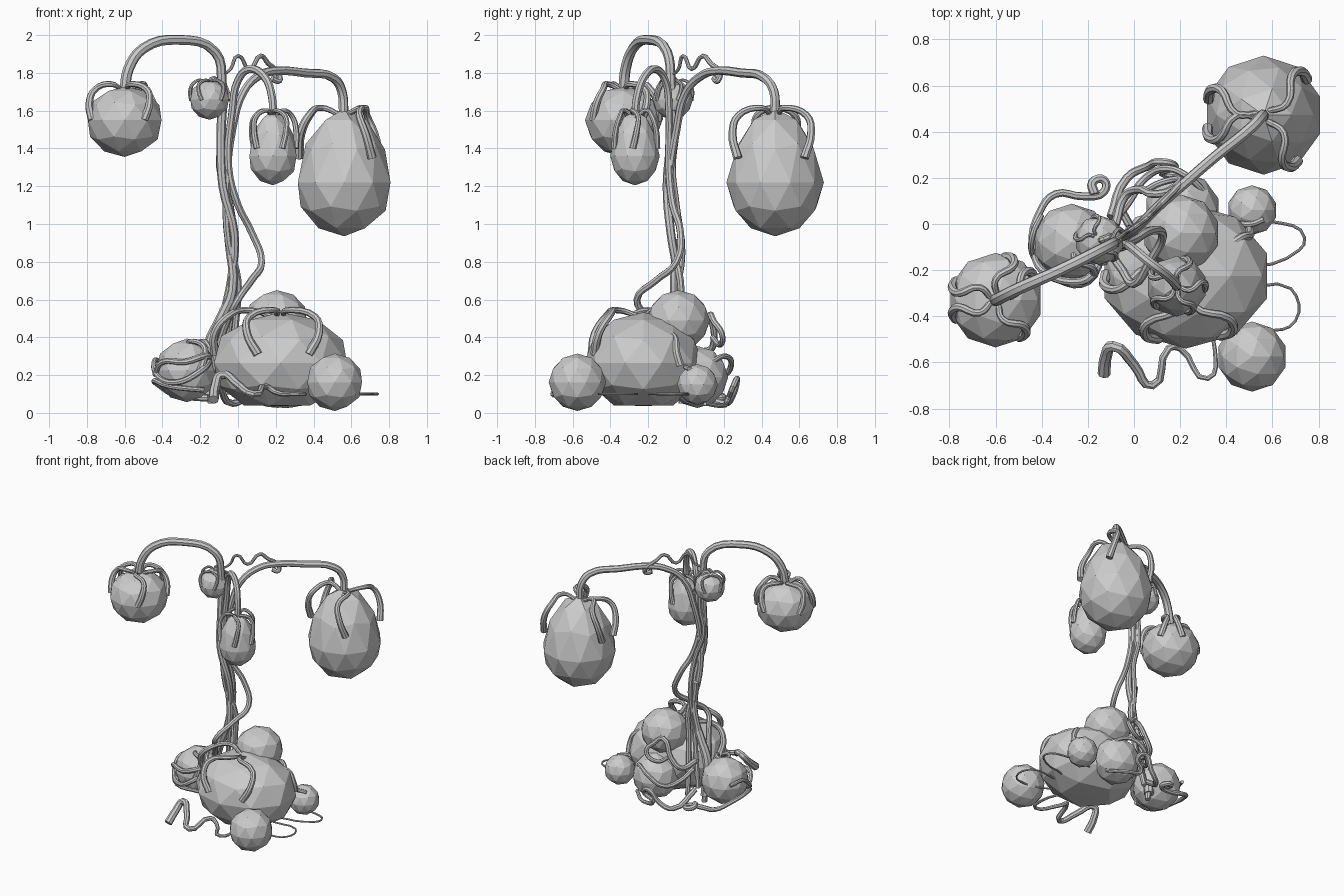
import bpy, bmesh
from math import radians, cos, sin


def pod(name, c, r, up, down, ry=None, flat=False, taper=0.0):
    """Low-poly egg: separate heights above and below the widest line."""
    bm = bmesh.new()
    bmesh.ops.create_icosphere(bm, subdivisions=2, radius=1)
    for v in bm.verts:
        z = max(v.co.z, -0.86) if flat else v.co.z
        k = 1 - taper * max(z, 0)
        v.co = (c[0] + v.co.x * r * k, c[1] + v.co.y * (ry or r) * k,
                c[2] + z * (up if z > 0 else down))
    me = bpy.data.meshes.new(name)
    bm.to_mesh(me)
    bm.free()
    bpy.context.collection.objects.link(bpy.data.objects.new(name, me))


def tube(name, pts, r0, r1=None, res=4):
    """Tapered round tube through the points, turned into a mesh."""
    r1 = r0 if r1 is None else r1
    cu = bpy.data.curves.new(name, 'CURVE')
    cu.dimensions = '3D'
    cu.bevel_depth = 1
    cu.bevel_resolution = 2
    cu.resolution_u = res
    cu.use_fill_caps = True
    sp = cu.splines.new('BEZIER')
    sp.bezier_points.add(len(pts) - 1)
    for i, (b, p) in enumerate(zip(sp.bezier_points, pts)):
        b.co = p
        b.handle_left_type = b.handle_right_type = 'AUTO'
        b.radius = r0 + (r1 - r0) * i / (len(pts) - 1)
    ob = bpy.data.objects.new(name, cu)
    bpy.context.collection.objects.link(ob)
    bpy.ops.object.select_all(action='DESELECT')
    ob.select_set(True)
    bpy.context.view_layer.objects.active = ob
    bpy.ops.object.convert(target='MESH')
    bpy.ops.object.shade_smooth_by_angle()


def fingers(name, c, r, ztop, drop, angles, thick, ry=None):
    """Drooping fingers that start at the crown and hang over the pod."""
    ry = ry or r
    for n, a in enumerate(angles):
        side = 9 if n % 2 else -9
        prof = [(0.1, -0.02, 0), (0.45, 0.06 * drop, 2), (0.8, -0.1 * drop, -1),
                (0.97, -0.5 * drop, -0.5), (0.95, -drop, 0.6)]
        pts = []
        for k, dz, bend in prof:
            t = radians(a + side * bend)
            pts.append((c[0] + r * k * cos(t), c[1] + ry * k * sin(t), ztop + dz))
        tube(f"{name}_{n}", pts, thick * 0.6, thick * 1.1)


# hanging pods
pod("left_pod", (-.60, -.33, 1.55), .205, .18, .195)
pod("bud", (-.15, -.07, 1.66), .107, .105, .108)
pod("middle_pod", (.185, -.27, 1.36), .131, .24, .155, taper=.12)
pod("right_pod", (.562, .472, 1.22), .258, .39, .285, taper=.14)

# base bulbs
pod("main_bulb", (.225, -.225, .265), .37, .268, .265, ry=.315, flat=True)
pod("front_bulb", (.512, -.575, .162), .152, .152, .152)
pod("left_bulb", (-.27, -.08, .225), .168, .168, .168)
pod("top_bulb", (.205, -.04, .49), .167, .16, .16)
pod("back_bulb", (.21, .06, .19), .164, .164, .164)
pod("small_bulb", (.512, .06, .15), .108, .108, .108)

# stems
tube("left_stem", [(-.14, -.02, .05), (-.15, -.03, .3), (-.07, -.05, .55),
                   (-.03, -.05, .75), (-.02, -.08, .95), (-.08, -.1, 1.2),
                   (-.09, -.08, 1.45), (-.085, -.08, 1.75), (-.12, -.1, 1.91),
                   (-.32, -.2, 1.975), (-.5, -.28, 1.93), (-.58, -.32, 1.82),
                   (-.6, -.33, 1.7)], .02, .029)
tube("right_stem", [(-.05, .05, .1), (-.01, -.02, .5), (0, -.03, .7),
                    (-.05, -.07, .9), (-.06, -.09, 1.2), (-.03, -.05, 1.5),
                    (.03, 0, 1.7), (.12, .09, 1.79), (.2, .16, 1.81),
                    (.35, .29, 1.8), (.51, .42, 1.77), (.55, .465, 1.7),
                    (.56, .47, 1.58)], .018, .026)
tube("middle_stem", [(-.12, -.1, .3), (-.05, -.2, .5), (0, -.26, .6),
                     (.07, -.16, .7), (.125, -.05, .8), (.07, -.03, .96),
                     (0, -.07, 1.1), (-.05, -.09, 1.3), (-.03, -.09, 1.6),
                     (0, -.11, 1.76), (.06, -.16, 1.82), (.14, -.22, 1.78),
                     (.18, -.26, 1.67), (.185, -.27, 1.56)], .018, .022)
tube("bud_stem", [(-.1, 0, .15), (-.03, -.05, .6), (-.02, -.02, .85),
                  (-.04, -.05, 1.1), (-.1, -.07, 1.3), (-.08, -.05, 1.5),
                  (-.1, -.05, 1.7), (-.13, -.065, 1.77), (-.15, -.07, 1.73)],
     .018, .015)
tube("cut_stem", [(-.15, -.02, .1), (-.15, -.04, .36), (-.09, -.05, .5),
                  (-.03, -.06, .65), (-.05, -.05, .92)], .035, .022)

# drooping fingers
fingers("left_finger", (-.60, -.33), .2, 1.73, .18, (35, 72, 160, 200, 308), .021)
fingers("bud_finger", (-.15, -.07), .107, 1.755, .1, (20, 100, 170, 240, 310), .011)
fingers("middle_finger", (.185, -.27), .127, 1.59, .19, (0, 70, 150, 220, 300), .016)
fingers("right_finger", (.56, .47), .26, 1.6, .25, (45, 158, 198, 302), .022)
fingers("main_finger", (.22, -.22), .36, .53, .22, (185, 245, 302), .022, ry=.31)
fingers("left_bulb_finger", (-.27, -.08), .17, .37, .15, (300, 335), .018)
tube("main_finger_right", [(.38, -.12, .42), (.46, -.06, .4), (.5, -.05, .32),
                           (.5, -.03, .25)], .015, .022)
tube("small_bulb_finger", [(.4, .0, .2), (.46, .0, .24), (.51, .0, .24),
                           (.56, .02, .23)], .012, .014)

# curl on the crown
tube("crown_curl", [(-.08, -.07, 1.79), (-.04, -.04, 1.82), (0, -.015, 1.89),
                    (.06, .03, 1.82), (.12, .09, 1.89), (.16, .13, 1.85),
                    (.21, .18, 1.8), (.22, .17, 1.76), (.18, .15, 1.77)],
     .008, .017)

# tendrils on the floor and around the bulbs
tube("front_root", [(-.13, -.65, .07), (-.12, -.57, .14), (-.09, -.53, .2),
                    (0, -.61, .15), (.08, -.7, .1), (.15, -.54, .14),
                    (.2, -.54, .11), (.32, -.67, .1), (.35, -.54, .1),
                    (.3, -.4, .1)], .028, .007)
tube("right_tendril", [(.4, .0, .1), (.6, .01, .1), (.74, -.06, .1),
                       (.66, -.15, .1), (.46, -.24, .1), (.68, -.28, .1),
                       (.7, -.42, .1), (.57, -.46, .1), (.4, -.4, .1)],
     .007, .006)
tube("left_root", [(-.18, -.2, .12), (-.36, -.22, .14), (-.44, -.1, .17),
                   (-.41, .05, .14), (-.34, .13, .1), (-.22, .12, .08),
                   (-.13, .14, .08), (-.13, .19, .08), (-.18, .18, .09),
                   (-.17, .13, .1)], .013, .021)
tube("left_wrap_low", [(-.14, -.1, .3), (-.2, -.25, .22), (-.33, -.24, .16),
                       (-.43, -.15, .2), (-.44, -.05, .28), (-.4, .04, .26)],
     .018, .012)
tube("left_wrap_high", [(-.14, -.06, .28), (-.18, -.22, .3), (-.28, -.25, .27),
                        (-.4, -.2, .27), (-.44, -.12, .2)], .02, .014)
tube("back_curl_high", [(-.08, .0, .35), (-.04, .12, .33), (.02, .15, .4),
                        (.1, .13, .52), (.16, .15, .48), (.2, .19, .42),
                        (.12, .18, .36), (.04, .14, .4)], .02, .014)
tube("back_curl_low", [(-.1, .03, .15), (-.03, .2, .05), (.06, .25, .1),
                       (.12, .27, .18), (.18, .25, .14), (.12, .22, .07),
                       (.22, .2, .04), (.34, .1, .05)], .02, .012)
tube("back_curl_mid", [(-.08, .02, .3), (-.02, .1, .22), (.05, .2, .2),
                       (.15, .24, .27), (.24, .2, .3), (.32, .12, .26)],
     .018, .014)
